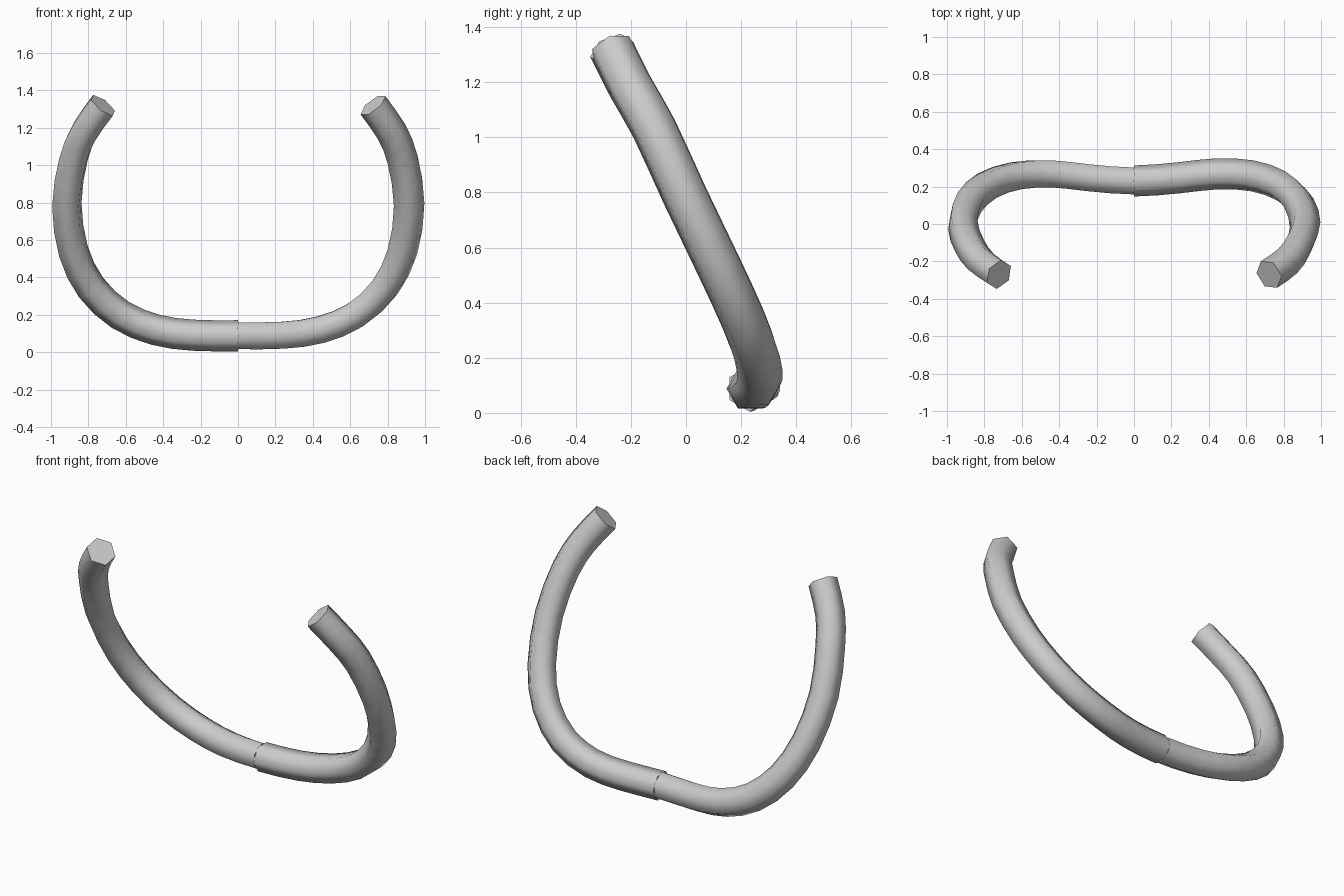
import bpy, bmesh, math
from mathutils import Vector

if "Cube" in bpy.data.objects:
    bpy.data.objects.remove(bpy.data.objects["Cube"])

# centreline of one half, from the middle seam to the free end
PATH = [(0, .23, .088), (.24, .247, .091), (.44, .268, .12), (.63, .258, .2),
        (.785, .205, .345), (.88, .115, .54), (.915, -.005, .79),
        (.88, -.115, 1.03), (.82, -.2, 1.18), (.722, -.27, 1.32)]
RADIUS, SIDES, STEPS = .083, 6, 2


def smooth_path(pts):
    p = [Vector(q) for q in pts]
    p = [Vector((-p[1].x, p[1].y, p[1].z))] + p + [2 * p[-1] - p[-2]]
    out = []
    for i in range(1, len(p) - 2):
        a, b, c, d = p[i - 1:i + 3]
        for k in range(STEPS):
            t = k / STEPS
            out.append(.5 * (2 * b + (c - a) * t + (2 * a - 5 * b + 4 * c - d) * t * t
                             + (3 * b - a - 3 * c + d) * t ** 3))
    return out + [p[-2]]


def tube(name, side, up):
    path = [Vector((side * q.x, q.y, q.z)) for q in smooth_path(PATH)]
    n = len(path)
    tans = [(path[min(i + 1, n - 1)] - path[max(i - 1, 0)]).normalized() for i in range(n)]
    tans[0] = Vector((side, 0, 0))
    # bend the last section inward, following the arc
    tans[-1] = (2 * (path[-1] - path[-2]).normalized() - tans[-2]).normalized()
    bm = bmesh.new()
    rings, ref = [], Vector(up)
    for i in range(n):
        if i:
            ref = tans[i - 1].rotation_difference(tans[i]) @ ref
        ref = (ref - tans[i] * ref.dot(tans[i])).normalized()
        other = tans[i].cross(ref)
        rings.append([bm.verts.new(path[i] + RADIUS * (math.cos(a) * ref + math.sin(a) * other))
                      for a in (k * math.tau / SIDES for k in range(SIDES))])
    for r, s in zip(rings, rings[1:]):
        for k in range(SIDES):
            j = (k + 1) % SIDES
            bm.faces.new((r[k], r[j], s[j], s[k]))
    bm.faces.new(rings[0])
    bm.faces.new(rings[-1])
    bmesh.ops.recalc_face_normals(bm, faces=bm.faces)
    mesh = bpy.data.meshes.new(name)
    bm.to_mesh(mesh)
    bm.free()
    ob = bpy.data.objects.new(name, mesh)
    bpy.context.collection.objects.link(ob)
    bpy.ops.object.select_all(action='DESELECT')
    ob.select_set(True)
    bpy.context.view_layer.objects.active = ob
    bpy.ops.object.shade_smooth_by_angle(angle=math.radians(65))


# two hexagonal tubes meeting at the middle, turned 30 degrees to each other
tube("right_tube_half", 1, (0, 1, 0))
tube("left_tube_half", -1, (0, 0, 1))
